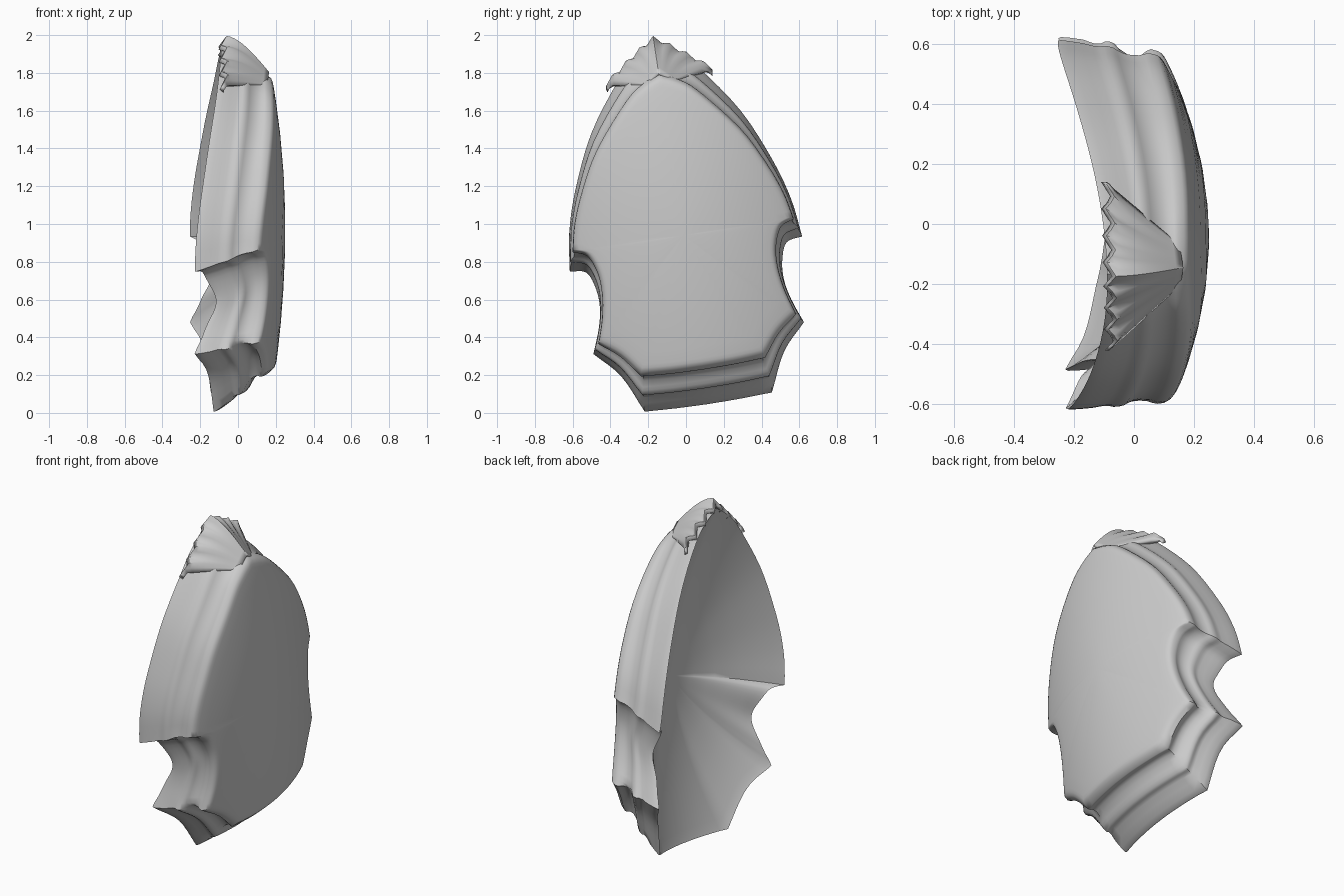
import bpy, bmesh, math
from mathutils import Vector

if "Cube" in bpy.data.objects:
    bpy.data.objects.remove(bpy.data.objects["Cube"])

TILT = 0.15                       # whole shield leans in the y-z plane
C, S = math.cos(TILT), math.sin(TILT)

def place(x, u, w):
    """Shield coordinates (across u, up w) to world."""
    return Vector((x - 0.022 * u, u * C - w * S, 0.84 + u * S + w * C))

def spline(pts, n):
    """Catmull-Rom samples through pts, last point left out."""
    p = [Vector(q) for q in pts]
    p = [2 * p[0] - p[1]] + p + [2 * p[-1] - p[-2]]
    segs, out = len(p) - 3, []
    for i in range(n):
        f = i / n * segs
        k = int(f)
        t = f - k
        a, b, c, d = p[k:k + 4]
        out.append(0.5 * (2 * b + (c - a) * t + (2 * a - 5 * b + 4 * c - d) * t * t
                          + (3 * b - a - 3 * c + d) * t ** 3))
    return out

def outline(arch, notch, lower, bottom):
    """Right half from apex to bottom centre, mirrored to a closed loop."""
    half = spline(arch, 24) + spline(notch, 20) + spline(lower, 8) + spline(bottom, 6)
    half.append(Vector(bottom[-1]))
    return half + [Vector((-p.x, p.y)) for p in reversed(half[1:-1])]

front = outline([(0, .95), (.09, .91), (.19, .835), (.38, .61), (.49, .41), (.555, .25), (.588, .11)],
                [(.588, .11), (.515, .075), (.475, -.02), (.467, -.13), (.485, -.26), (.524, -.395)],
                [(.524, -.395), (.42, -.475), (.33, -.585)],
                [(.33, -.585), (.17, -.595), (0, -.598)])
back = outline([(0, 1.12), (.11, 1.06), (.217, .965), (.40, .71), (.53, .42), (.595, .2), (.622, 0)],
               [(.622, 0), (.535, -.02), (.498, -.116), (.493, -.216), (.515, -.32), (.563, -.45)],
               [(.563, -.45), (.435, -.59), (.34, -.795)],
               [(.34, -.795), (.17, -.803), (0, -.806)])
N = len(front)

def face_x(u, w):
    return 0.25 - 0.43 * u * u - (0.11 if w > .15 else 0.09) * (w - .15) ** 2

def back_x(p):
    """Back edge: cylindrical, pulled forward inside the side notches."""
    x = -0.09 - 0.4 * p.x ** 2
    if abs(p.x) > .45:
        x += .06 * math.exp(-((p.y + .18) / .11) ** 2) - .025 * math.exp(-((p.y + .45) / .06) ** 2)
    return x

def finish(bm, name, angle):
    bmesh.ops.recalc_face_normals(bm, faces=bm.faces)
    me = bpy.data.meshes.new(name)
    bm.to_mesh(me)
    bm.free()
    ob = bpy.data.objects.new(name, me)
    bpy.context.collection.objects.link(ob)
    bpy.ops.object.select_all(action='DESELECT')
    ob.select_set(True)
    bpy.context.view_layer.objects.active = ob
    bpy.ops.object.shade_smooth_by_angle(angle=math.radians(angle))
    return ob

# Shield plate: bulged face, moulded rim, hollow back
bm = bmesh.new()
rings = []
centre = Vector((0, .1))
HOLLOW = 0.2

def add_ring(points):
    rings.append([bm.verts.new(place(*p)) for p in points])

for k, dx in [(.15, 0), (.4, 0), (.65, 0), (.85, 0), (.94, 0), (.965, -.001), (.988, -.005)]:
    pts = [centre + (p - centre) * k for p in front]
    add_ring([(face_x(p.x, p.y) + dx, p.x, p.y) for p in pts])

# rim moulding: (position from front to back, outward bump)
MOULD = [(0, 0), (.07, .004), (.12, -.006), (.17, -.022), (.25, -.03), (.33, -.026), (.40, -.008),
         (.43, .004), (.48, .010), (.53, .008), (.57, -.001), (.64, -.004), (.75, .004), (.88, .004),
         (.97, .002), (1, -.004)]
for s, bump in MOULD:
    base = [f.lerp(b, s) for f, b in zip(front, back)]
    pts = []
    for i, p in enumerate(base):
        t = (base[(i + 1) % N] - base[i - 1]).normalized()
        f, b = front[i], back[i]
        deep = 1 if f.y < -.39 else .45          # coves are deepest along the bottom
        q = p + Vector((-t.y, t.x)) * bump * deep
        pts.append(((face_x(f.x, f.y) - .014) * (1 - s) + back_x(b) * s, q.x, q.y))
    add_ring(pts)

def bowl(k):
    return HOLLOW * (1 - k * k)

for k in (.975, .93, .85, .7, .5, .3, .12):
    pts = []
    for b in back:
        p = centre + (b - centre) * k
        edge = back_x(b) + .09 + .4 * b.x ** 2
        pts.append((-.09 - .4 * p.x ** 2 + edge * k ** 4 + bowl(k), p.x, p.y))
    add_ring(pts)
for a, b in zip(rings, rings[1:]):
    for i in range(N):
        j = (i + 1) % N
        bm.faces.new((a[i], a[j], b[j], b[i]))
for ring, x in [(rings[0], face_x(0, .1)), (rings[-1], -.09 + HOLLOW)]:
    c = bm.verts.new(place(x, 0, .1))
    for i in range(N):
        bm.faces.new((c, ring[i], ring[(i + 1) % N]))
finish(bm, "shield_plate", 45)

# Crest: ribbed fan draped over the apex, with a toothed back edge
bm = bmesh.new()
COLS, ROWS = 28, 10
grid = []
for r in range(ROWS + 1):
    f = r / ROWS
    row = []
    for c in range(COLS + 1):
        t = 2 * c / COLS - 1
        tooth = (0, .5, 1, .4)[abs(c - COLS // 2) % 4] - .5   # stepped teeth
        hw = .075 + .21 * f ** 1.1
        apex = .975 + .183 * math.sin(f * math.pi / 2)
        end = .915 + .04 * f
        w = apex + (end - apex) * abs(t) ** 1.1 - .022 * tooth * f ** 2
        x = .165 - .24 * f - .03 * tooth * f ** 4 - .012 * abs(t) * (1 - f)
        row.append(bm.verts.new(place(x, hw * t, w)))
    grid.append(row)
# lip curling down behind the apex
grid.append([bm.verts.new(v.co + Vector((-.014, 0, -.02))) for v in grid[-1]])
for a, b in zip(grid, grid[1:]):
    for i in range(COLS):
        bm.faces.new((a[i], a[i + 1], b[i + 1], b[i]))
crest = finish(bm, "crest_fan", 50)
if sum(p.normal.z for p in crest.data.polygons) < 0:
    crest.data.flip_normals()
mod = crest.modifiers.new("thickness", 'SOLIDIFY')
mod.thickness = 0.025
mod.offset = -1
